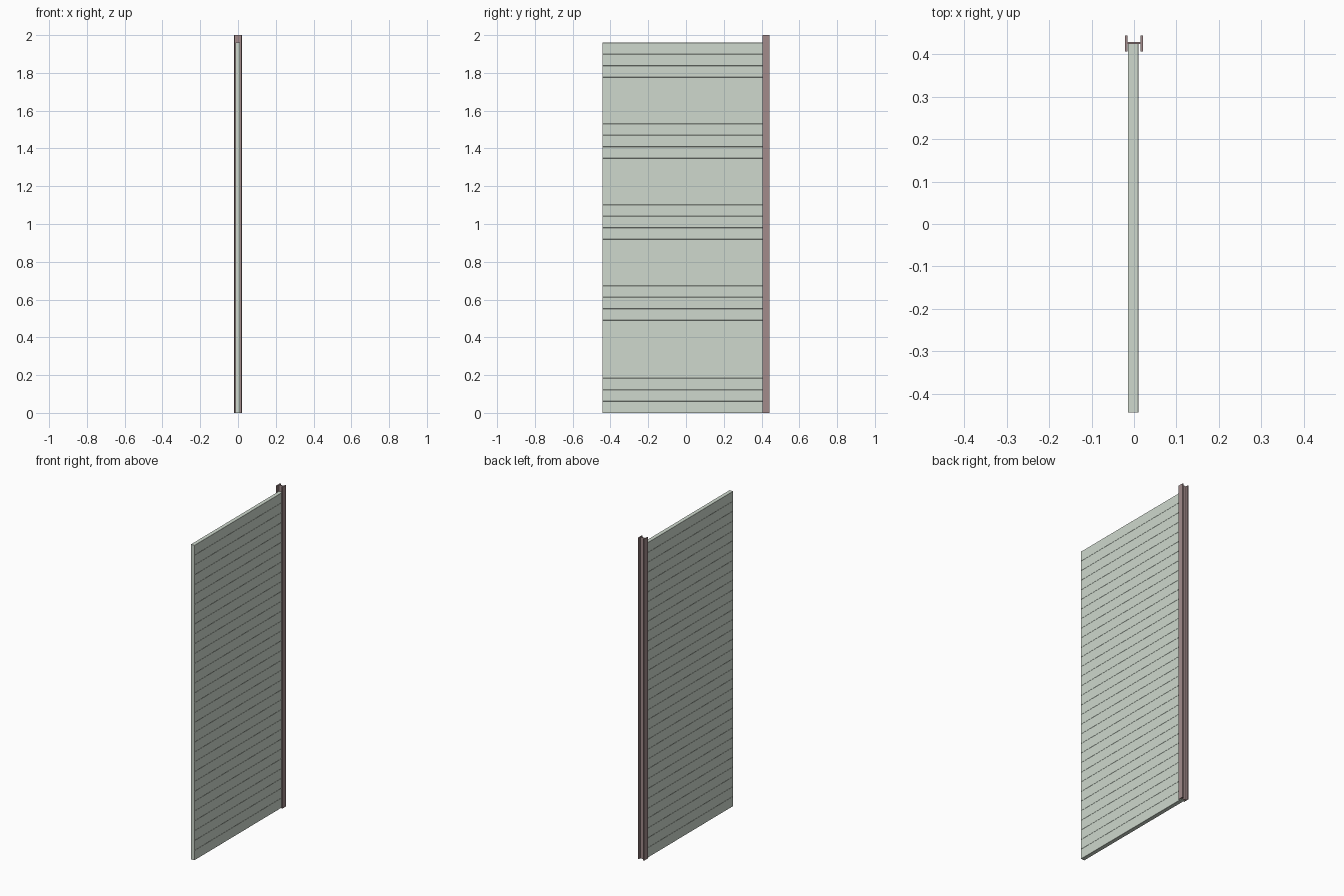
import bpy, bmesh

if "Cube" in bpy.data.objects:
    bpy.data.objects.remove(bpy.data.objects["Cube"])


def material(name, rgb):
    m = bpy.data.materials.new(name)
    m.diffuse_color = (*rgb, 1)
    m.use_nodes = True
    m.node_tree.nodes["Principled BSDF"].inputs["Base Color"].default_value = m.diffuse_color
    return m


def prism(name, profile, axis, start, end, mat):
    """Extrude a closed 2D profile: axis 'z' uses (x, y), axis 'y' uses (x, z)."""
    bm = bmesh.new()
    place = (lambda a, b, t: (a, b, t)) if axis == 'z' else (lambda a, b, t: (a, t, b))
    lo = [bm.verts.new(place(a, b, start)) for a, b in profile]
    hi = [bm.verts.new(place(a, b, end)) for a, b in profile]
    bm.faces.new(lo)
    bm.faces.new(hi)
    n = len(profile)
    for i in range(n):
        j = (i + 1) % n
        bm.faces.new((lo[i], lo[j], hi[j], hi[i]))
    bmesh.ops.recalc_face_normals(bm, faces=bm.faces[:])
    me = bpy.data.meshes.new(name)
    bm.to_mesh(me)
    bm.free()
    me.materials.append(mat)
    ob = bpy.data.objects.new(name, me)
    bpy.context.collection.objects.link(ob)
    return ob


wood = material("weathered_green_wood", (0.62, 0.69, 0.61))
rust = material("dark_brown_steel", (0.36, 0.26, 0.26))

# H-section steel post: half outline mirrored across x = 0
y0, y1 = 0.406, 0.443
half = [(0.015, y0), (0.021, y0), (0.021, y1), (0.015, y1)]
web_lo, web_hi = 0.423, 0.428
right = [(0.015, web_lo)] + half + [(0.015, web_hi)]
left = [(-x, y) for x, y in reversed(right)]
prism("steel_post", right + left, 'z', 0, 2, rust)

# Stacked horizontal boards with finely chamfered edges
count, top = 32, 1.96
height = top / count
xa, xb, c = -0.0145, 0.0105, 0.0007
board = [(xa + c, 0), (xb - c, 0), (xb, c), (xb, height - c),
         (xb - c, height), (xa + c, height), (xa, height - c), (xa, c)]
for i in range(count):
    z = i * height
    prism(f"fence_board_{i + 1:02d}", [(x, h + z) for x, h in board],
          'y', -0.443, web_lo, wood)
